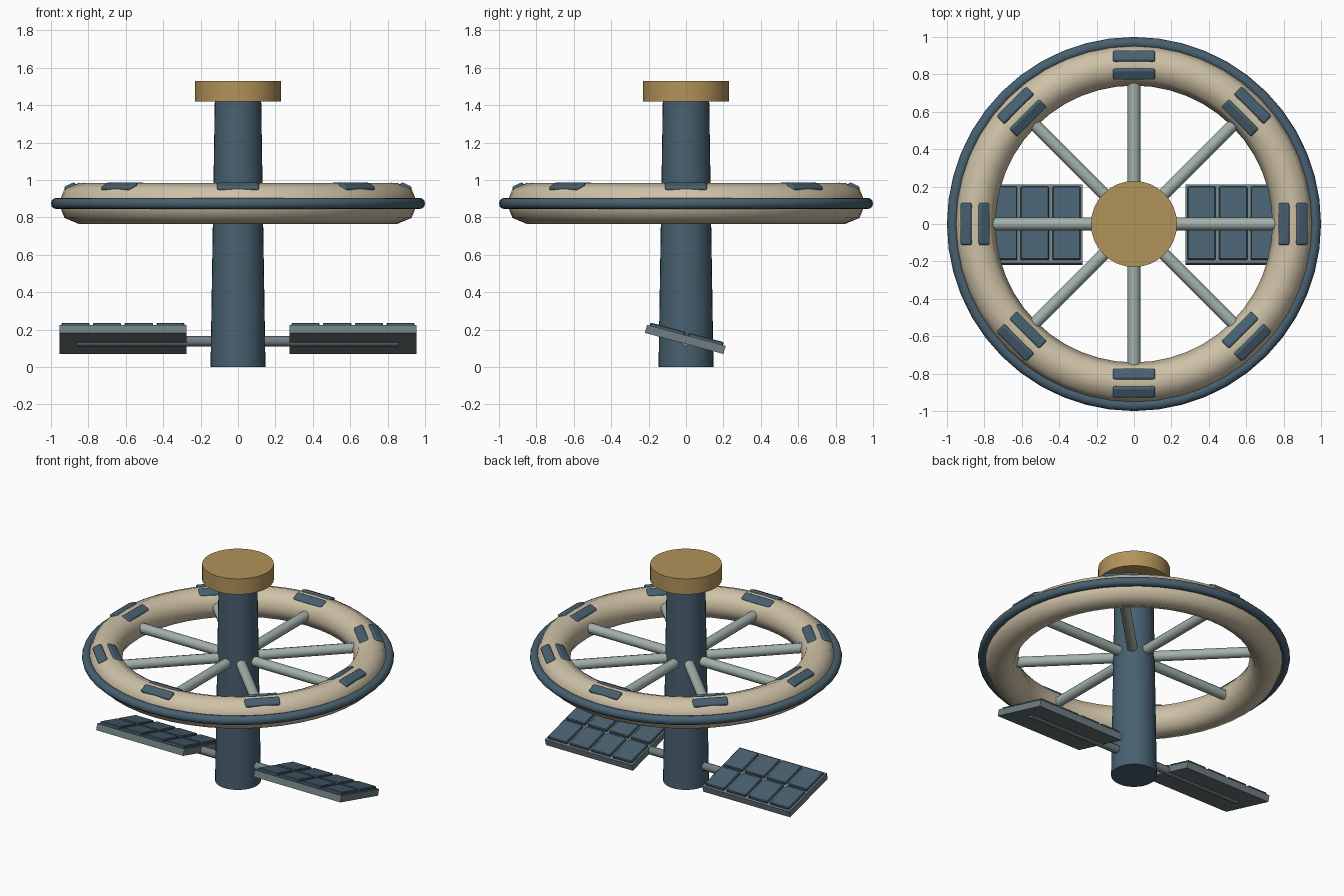
import bpy
from math import radians, pi, cos, sin
from mathutils import Matrix, Vector

if "Cube" in bpy.data.objects:
    bpy.data.objects.remove(bpy.data.objects["Cube"], do_unlink=True)


def material(name, rgb):
    linear = [((c / 255 + 0.055) / 1.055) ** 2.4 for c in rgb] + [1.0]
    mat = bpy.data.materials.new(name)
    mat.use_nodes = True
    mat.diffuse_color = linear
    shader = mat.node_tree.nodes["Principled BSDF"]
    shader.inputs["Base Color"].default_value = linear
    shader.inputs["Roughness"].default_value = 0.7
    return mat


BLUE = material("slate blue", (72, 96, 112))
BEIGE = material("warm beige", (206, 193, 166))
TAN = material("brass tan", (178, 147, 90))
PALE = material("pale grey green", (162, 177, 172))
GREY = material("steel grey", (112, 127, 130))


def finish(name, mat, angle=40):
    obj = bpy.context.object
    obj.name = name
    obj.data.materials.append(mat)
    if angle:
        bpy.ops.object.shade_smooth_by_angle(angle=radians(angle))
    return obj


def cone(name, mat, r_low, r_high, z_low, z_high, sides=32):
    bpy.ops.mesh.primitive_cone_add(vertices=sides, radius1=r_low, radius2=r_high,
                                    depth=z_high - z_low, location=(0, 0, (z_low + z_high) / 2))
    return finish(name, mat)


def ring(name, mat, major, minor, sides):
    bpy.ops.mesh.primitive_torus_add(major_segments=48, minor_segments=sides, major_radius=major,
                                     minor_radius=minor, location=(0, 0, RING_Z))
    return finish(name, mat, 180)


def rod(name, mat, radius, start, end, sides=12):
    start, end = Vector(start), Vector(end)
    span = end - start
    bpy.ops.mesh.primitive_cylinder_add(vertices=sides, radius=radius, depth=span.length,
                                        location=(start + end) / 2)
    bpy.context.object.rotation_euler = span.to_track_quat("Z", "Y").to_euler()
    return finish(name, mat)


def box(name, mat, size, matrix, bevel=0, segments=1):
    bpy.ops.mesh.primitive_cube_add(size=1)
    obj = bpy.context.object
    obj.data.transform(Matrix.Diagonal((*size, 1)))
    obj.matrix_world = matrix
    if bevel:
        mod = obj.modifiers.new("Bevel", "BEVEL")
        mod.width = bevel
        mod.segments = segments
    return finish(name, mat, 40 if segments > 1 else 0)


# Central column and its cap
RING_Z = 0.875
cone("column", BLUE, 0.147, 0.124, 0, 1.43)
cone("column_cap", TAN, 0.23, 0.23, 1.42, 1.53)

# Habitat ring with outer bumper
ring("ring_body", BEIGE, 0.85, 0.11, 8)
ring("ring_bumper", BLUE, 0.97, 0.03, 12)

# Spokes and pairs of ring windows
for i in range(8):
    a = i * pi / 4
    rod(f"spoke_{i + 1}", PALE, 0.034, (0.05 * cos(a), 0.05 * sin(a), RING_Z),
        (0.765 * cos(a), 0.765 * sin(a), RING_Z))
    for label, side in (("outer", 1), ("inner", -1)):
        place = (Matrix.Rotation(a, 4, "Z")
                 @ Matrix.Translation((0.85 + side * 0.047, 0, RING_Z + 0.088))
                 @ Matrix.Rotation(side * radians(25), 4, "Y"))
        box(f"{label}_window_{i + 1}", BLUE, (0.064, 0.226, 0.03), place, 0.012, 3)

# Tilted solar panels on arms
for label, side in (("left", 1), ("right", -1)):
    rod(f"{label}_panel_arm", GREY, 0.028, (side * 0.05, 0, 0.138), (side * 0.86, 0, 0.138))
    base = (Matrix.Translation((side * 0.615, -0.004, 0.148))
            @ Matrix.Rotation(radians(-15), 4, "X"))
    box(f"{label}_panel_frame", GREY, (0.68, 0.435, 0.045), base)
    for col in range(4):
        for row in range(2):
            cell = base @ Matrix.Translation(((col - 1.5) * 0.169, (row - 0.5) * 0.211, 0.028))
            box(f"{label}_panel_cell_{col + 1}_{row + 1}", BLUE, (0.15, 0.194, 0.022), cell, 0.005)
